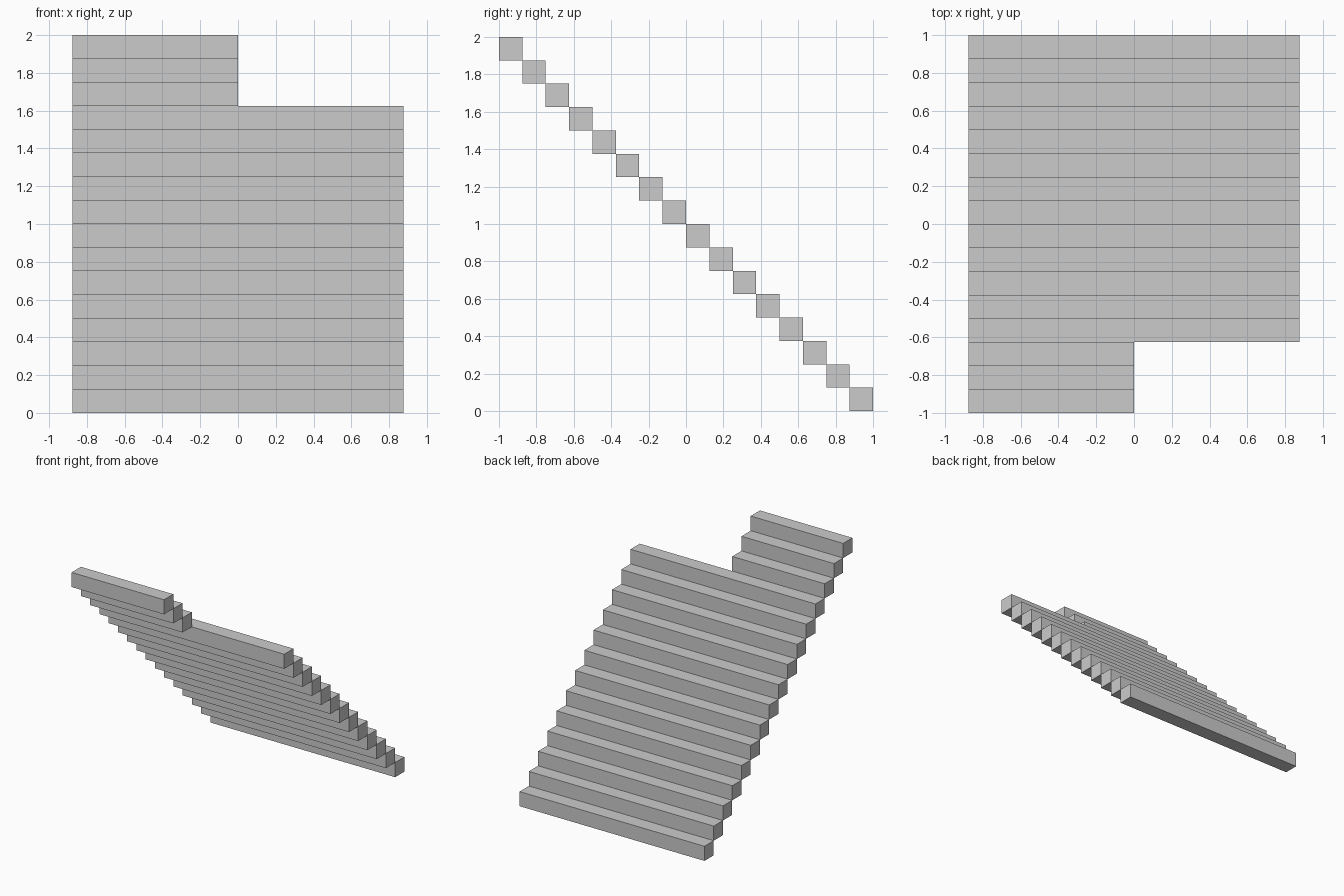
import bpy

if "Cube" in bpy.data.objects:
    bpy.data.objects.remove(bpy.data.objects["Cube"])

STEP = 0.125        # rise and run of every step
COUNT = 16
HALF_WIDTH = 0.875
NARROW_FROM = 13    # the top steps only span the left half


def box(name, x0, x1, y0, y1, z0, z1):
    bpy.ops.mesh.primitive_cube_add(
        size=1, location=((x0 + x1) / 2, (y0 + y1) / 2, (z0 + z1) / 2))
    obj = bpy.context.object
    obj.name = name
    obj.scale = (x1 - x0, y1 - y0, z1 - z0)
    bpy.ops.object.transform_apply(location=False, rotation=False, scale=True)
    return obj


# Staircase: square bars climbing from the back to the front, meeting at edges
for i in range(COUNT):
    narrow = i >= NARROW_FROM
    y_back = 1 - i * STEP
    z_low = i * STEP
    box(f"{'narrow' if narrow else 'wide'}_step_{i + 1:02d}",
        -HALF_WIDTH, 0 if narrow else HALF_WIDTH,
        y_back - STEP, y_back, z_low, z_low + STEP)
